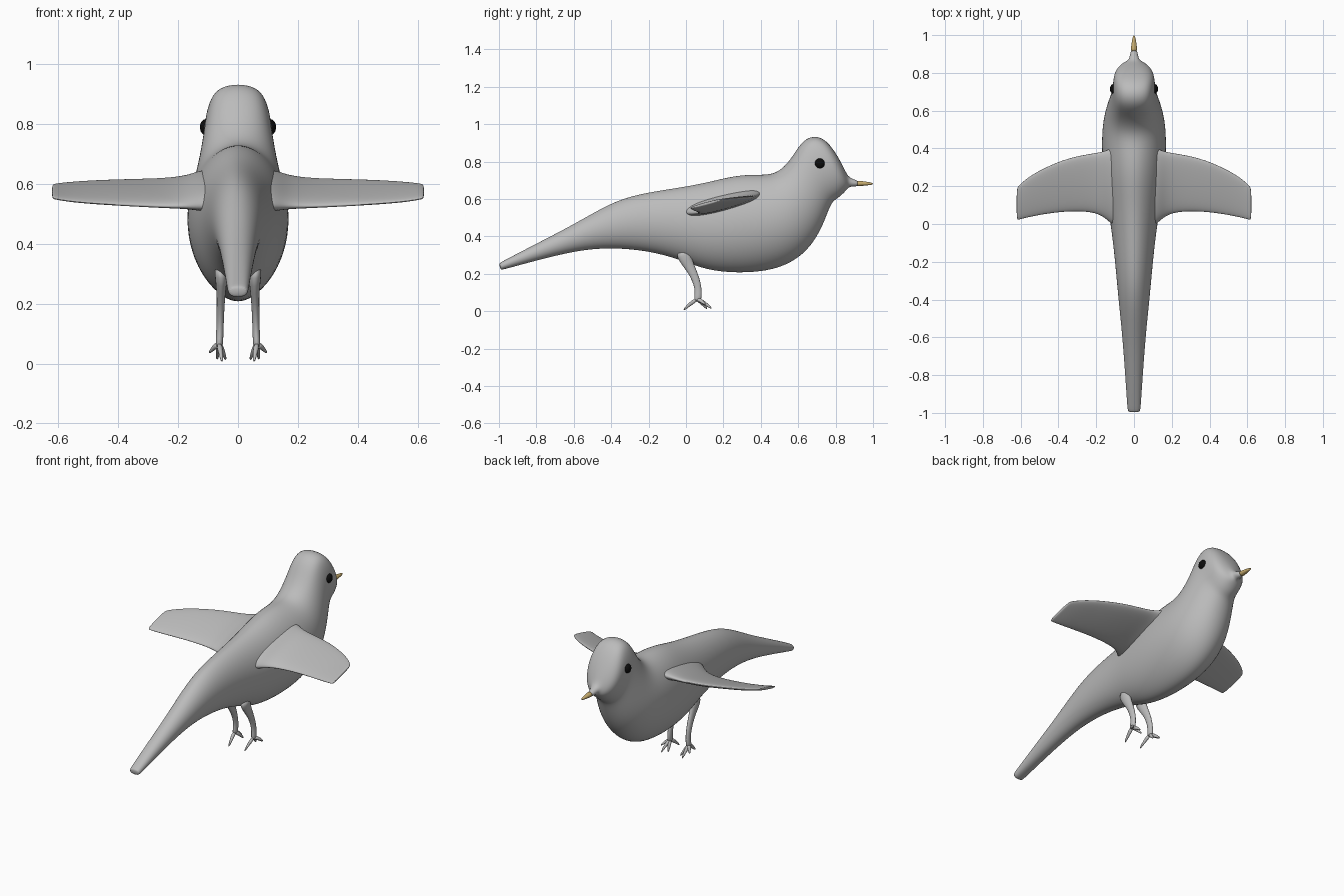
import bpy, bmesh, math
from mathutils import Vector

if "Cube" in bpy.data.objects:
    bpy.data.objects.remove(bpy.data.objects["Cube"])


def material(name, rgb):
    m = bpy.data.materials.new(name)
    m.diffuse_color = (*rgb, 1)
    m.use_nodes = True
    m.node_tree.nodes["Principled BSDF"].inputs["Base Color"].default_value = m.diffuse_color
    return m


GREY = material("grey plumage", (0.5, 0.5, 0.5))
OCHRE = material("ochre beak", (0.58, 0.42, 0.16))
BLACK = material("black eye", (0.004, 0.004, 0.004))


def finish(bm, name, mat, mirror=False, levels=0):
    bmesh.ops.recalc_face_normals(bm, faces=bm.faces)
    me = bpy.data.meshes.new(name)
    bm.to_mesh(me)
    bm.free()
    me.materials.append(mat)
    for p in me.polygons:
        p.use_smooth = True
    ob = bpy.data.objects.new(name, me)
    bpy.context.collection.objects.link(ob)
    if mirror:
        ob.modifiers.new("mirror", 'MIRROR').use_mirror_merge = False
    if levels:
        s = ob.modifiers.new("smooth", 'SUBSURF')
        s.levels = s.render_levels = levels
    return ob


def loft(bm, rings):
    """Skin a list of equal-length point rings and cap both ends."""
    vs = [[bm.verts.new(p) for p in r] for r in rings]
    n = len(vs[0])
    for a, b in zip(vs, vs[1:]):
        for i in range(n):
            bm.faces.new((a[i], a[(i + 1) % n], b[(i + 1) % n], b[i]))
    bm.faces.new(vs[0][::-1])
    bm.faces.new(vs[-1])


def power(v, p):
    return math.copysign(abs(v) ** p, v)


def section(ty, tz, by, bz, w, p_top, p_low, n=16):
    """Upright ring between a top and a bottom point; p shapes the flanks."""
    ring = []
    for i in range(n):
        a = 2 * math.pi * i / n
        k = (1 - math.cos(a)) / 2
        x = w * power(math.sin(a), p_top if math.cos(a) > 0 else p_low)
        ring.append((x, ty + (by - ty) * k, tz + (bz - tz) * k))
    return ring


# Body, tail and head: top y,z / bottom y,z / half width / flank shapes
BODY = [
    (-1.0, .257, -.993, .220, .032, .7, .7),
    (-.985, .265, -.975, .223, .035, .7, .7),
    (-.83, .347, -.81, .268, .046, .9, .9),
    (-.6, .465, -.58, .325, .063, 1, 1),
    (-.4, .585, -.4, .338, .084, 1.1, 1),
    (-.25, .632, -.2, .320, .100, 1.1, 1),
    (-.05, .663, -.03, .272, .120, 1.1, 1.1),
    (.1, .69, .1, .216, .145, 1.1, 1.2),
    (.25, .73, .28, .195, .168, 1.1, 1.2),
    (.36, .738, .48, .213, .176, 1.1, 1.2),
    (.45, .733, .61, .28, .170, 1, 1.1),
    (.51, .763, .69, .37, .153, .9, 1),
    (.56, .82, .74, .47, .134, .75, .9),
    (.6, .885, .772, .56, .120, .65, .9),
    (.64, .928, .792, .588, .115, .6, .9),
    (.695, .943, .82, .605, .112, .6, .9),
    (.755, .915, .845, .63, .104, .65, .9),
    (.815, .825, .862, .65, .075, .8, .9),
    (.85, .755, .872, .662, .036, 1, 1),
    (.87, .712, .887, .667, .023, 1, 1),
    (.925, .699, .925, .667, .018, 1, 1),
]
bm = bmesh.new()
loft(bm, [section(*r) for r in BODY])
finish(bm, "body", GREY, levels=2)

# Beak tip
bm = bmesh.new()
loft(bm, [section(y, zt, y, zb, w, 1, 1) for y, zt, zb, w in
          [(.915, .698, .668, .0175), (.925, .698, .668, .0172),
           (.96, .694, .672, .013), (.99, .688, .675, .007), (1.0, .685, .678, .003)]])
finish(bm, "beak", OCHRE, levels=1)

# Wings: x / leading y,z / trailing y,z / thickness
WING = [
    (.06, .43, .635, -.05, .53, .10),
    (.13, .405, .63, .00, .525, .085),
    (.17, .388, .622, .04, .524, .055),
    (.24, .377, .616, .06, .523, .042),
    (.35, .355, .614, .062, .528, .036),
    (.46, .310, .612, .05, .533, .030),
    (.56, .255, .606, .032, .541, .025),
    (.612, .205, .600, .018, .550, .020),
    (.622, .190, .597, .018, .552, .016),
]
bm = bmesh.new()
rings = []
for x, ly, lz, ty, tz, t in WING:
    ring = []
    for i in range(12):
        a = 2 * math.pi * i / 12
        k = (1 - math.cos(a)) / 2
        ring.append((x, ly + (ty - ly) * k,
                     lz + (tz - lz) * k + t / 2 * power(math.sin(a), .7)))
    rings.append(ring)
loft(bm, rings)
finish(bm, "wings", GREY, mirror=True, levels=2)


def tube(bm, pts, n=8):
    """Round limb through (x, y, z, radius x, radius y) points."""
    rings = []
    for i, (x, y, z, rx, ry) in enumerate(pts):
        a, b = pts[max(i - 1, 0)], pts[min(i + 1, len(pts) - 1)]
        d = (Vector(b[:3]) - Vector(a[:3])).normalized()
        u = d.cross(Vector((0, 1, .3))).normalized()
        v = d.cross(u)
        c = Vector((x, y, z))
        rings.append([c + u * rx * math.cos(2 * math.pi * k / n)
                      + v * ry * math.sin(2 * math.pi * k / n) for k in range(n)])
    loft(bm, rings)


# Legs and toes
bm = bmesh.new()
tube(bm, [(.056, -.02, .33, .03, .05), (.056, .0, .27, .02, .036),
          (.057, .03, .22, .015, .026), (.059, .053, .17, .014, .023),
          (.06, .066, .12, .013, .02), (.062, .065, .08, .014, .022),
          (.063, .06, .05, .013, .02)])
for tip in [(.097, .105, .034), (.070, .140, .012), (.040, .115, .010), (.053, -.015, .004)]:
    root = Vector((.063, .06, .065))
    mid = root.lerp(Vector(tip), .5) + Vector((0, 0, .006))
    tube(bm, [(*root, .012, .014), (*mid, .009, .011), (*tip, .004, .005)])
finish(bm, "legs", GREY, mirror=True, levels=1)

# Eyes
bm = bmesh.new()
bmesh.ops.create_uvsphere(bm, u_segments=20, v_segments=12, radius=.027)
for v in bm.verts:
    v.co.x *= .75
    v.co += Vector((.107, .715, .79))
finish(bm, "eyes", BLACK, mirror=True)
